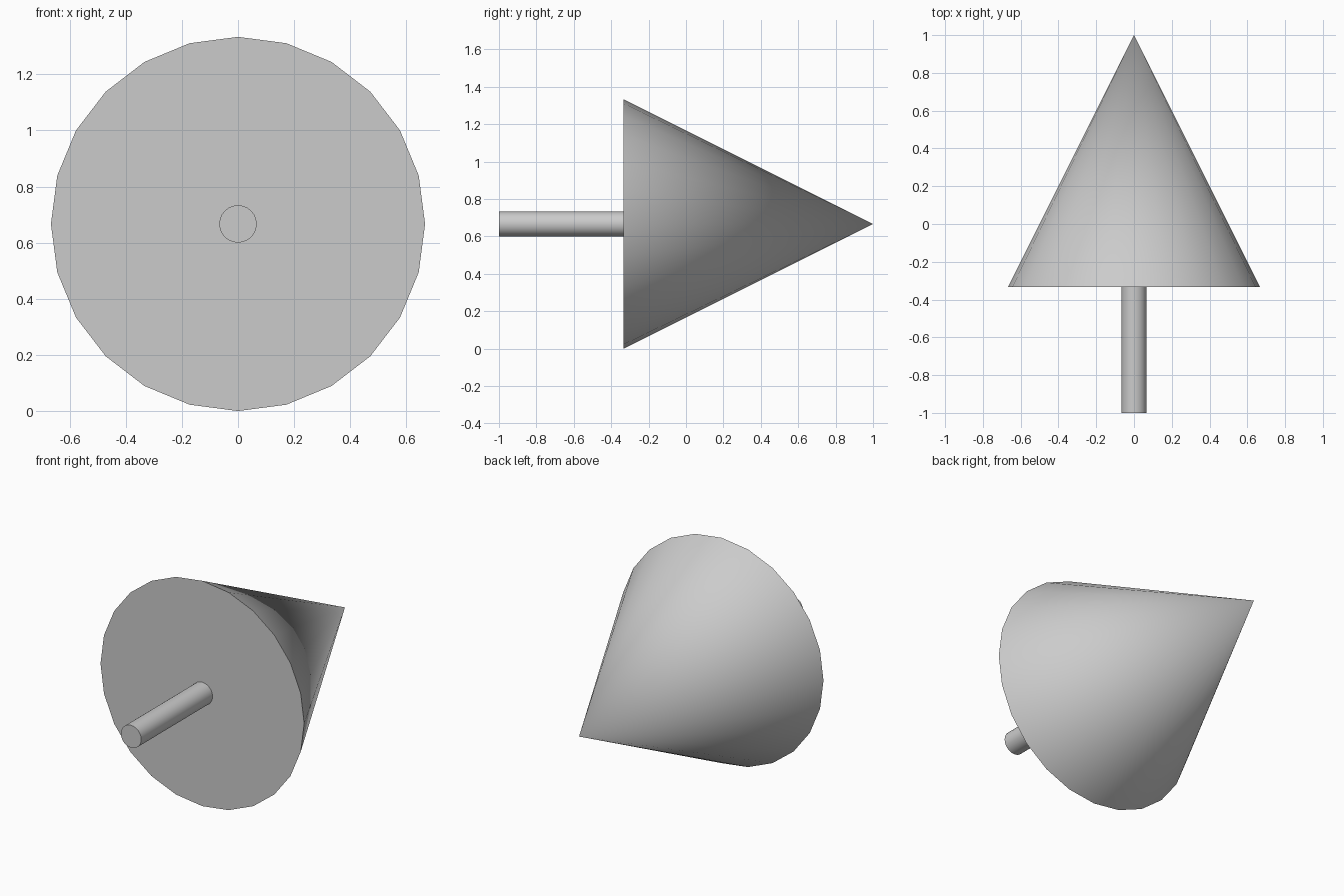
import bpy
from math import radians

if "Cube" in bpy.data.objects:
    bpy.data.objects.remove(bpy.data.objects["Cube"])

R = 2 / 3          # cone radius, also the height of the axis
BASE_Y = -1 / 3    # plane where rod meets cone


def along_y(name, sides, r_start, r_end, y0, y1):
    """Round part lying on the shared axis, running from y0 to y1."""
    bpy.ops.mesh.primitive_cone_add(
        vertices=sides, radius1=r_start, radius2=r_end, depth=y1 - y0,
        location=(0, (y0 + y1) / 2, R), rotation=(radians(-90), 0, 0))
    obj = bpy.context.object
    obj.name = name
    bpy.ops.object.transform_apply(location=False, rotation=True, scale=False)
    bpy.ops.object.shade_smooth_by_angle(angle=radians(30))
    return obj


# Pointed head
along_y("cone_head", 24, R, 0, BASE_Y, 1)

# Thin rod behind it
along_y("rod", 24, R / 10, R / 10, -1, BASE_Y)
